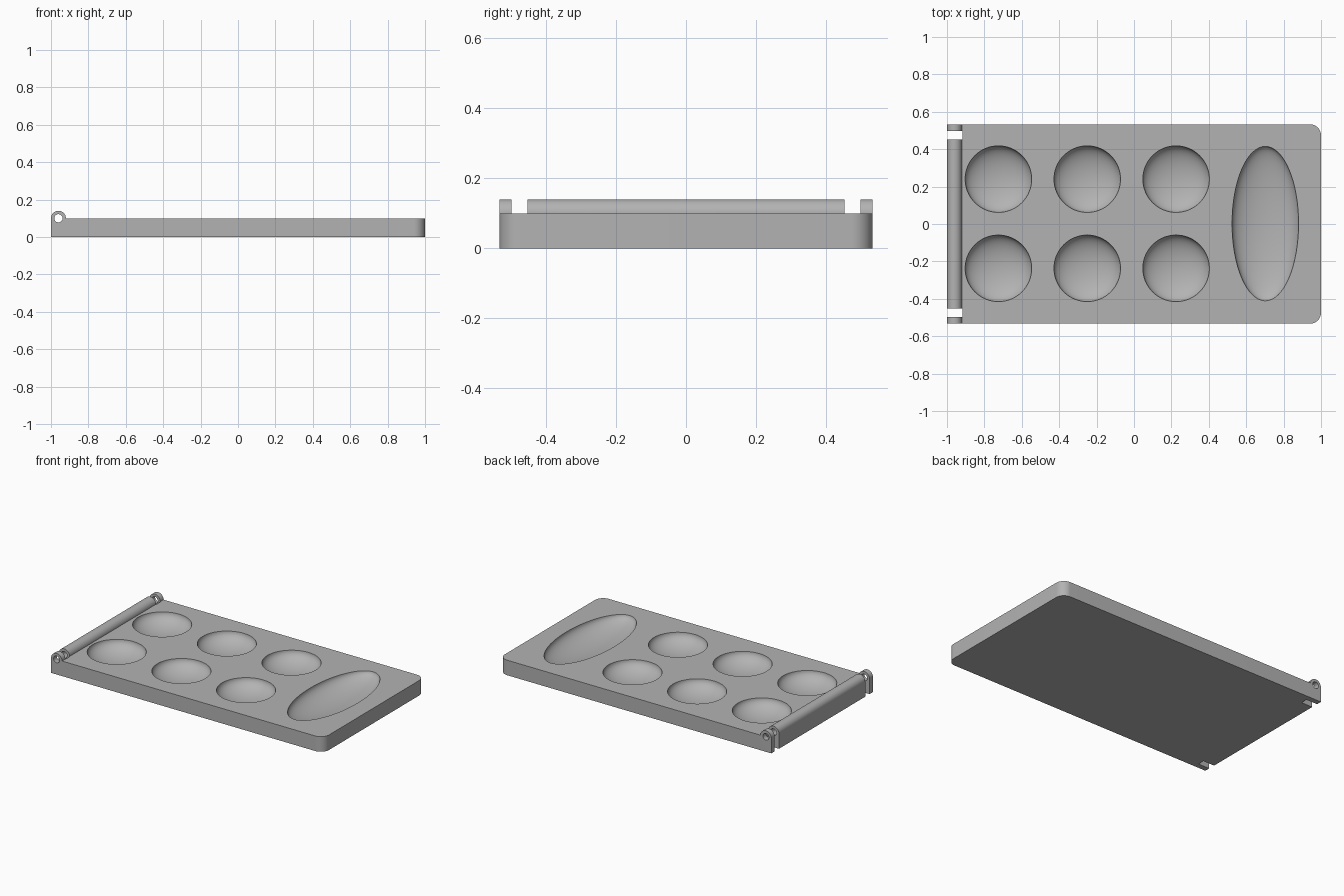
import bpy, bmesh, math
from mathutils import Matrix, Vector

cube = bpy.data.objects.get("Cube")
if cube:
    bpy.data.objects.remove(cube, do_unlink=True)

HALF_Y, TOP = 0.533, 0.10
HINGE_X, HINGE_Z, HINGE_R, PIN_R = -0.96, 0.10, 0.04, 0.022
CORNER = 0.06

grey = bpy.data.materials.new("plain grey")
grey.use_nodes = True
colour = (0.45, 0.45, 0.45, 1)
grey.diffuse_color = colour
grey.node_tree.nodes["Principled BSDF"].inputs["Base Color"].default_value = colour


def to_object(name, bm):
    bmesh.ops.recalc_face_normals(bm, faces=bm.faces)
    mesh = bpy.data.meshes.new(name)
    bm.to_mesh(mesh)
    bm.free()
    mesh.materials.append(grey)
    obj = bpy.data.objects.new(name, mesh)
    bpy.context.collection.objects.link(obj)
    return obj


def box(name, low, high):
    low, high = Vector(low), Vector(high)
    bm = bmesh.new()
    bmesh.ops.create_cube(bm, size=1, matrix=Matrix.Translation((low + high) / 2)
                          @ Matrix.Diagonal((high - low).to_4d()))
    return to_object(name, bm)


def rod(name, radius, length):
    bm = bmesh.new()
    bmesh.ops.create_cone(bm, cap_ends=True, segments=48, radius1=radius, radius2=radius, depth=length,
                          matrix=Matrix.Translation((HINGE_X, 0, HINGE_Z))
                          @ Matrix.Rotation(math.pi / 2, 4, 'X'))
    return to_object(name, bm)


def bowl(x, y, rx, ry, depth):
    bm = bmesh.new()
    bmesh.ops.create_uvsphere(bm, u_segments=64, v_segments=32, radius=1,
                              matrix=Matrix.Translation((x, y, TOP)) @ Matrix.Diagonal((rx, ry, depth, 1)))
    return to_object("bowl_cutter", bm)


def combine(target, tool, operation):
    mod = target.modifiers.new("combine", 'BOOLEAN')
    mod.operation, mod.object, mod.solver = operation, tool, 'EXACT'
    bpy.context.view_layer.objects.active = target
    bpy.ops.object.modifier_apply(modifier=mod.name)
    bpy.data.objects.remove(tool, do_unlink=True)


# Tray slab with the two far corners rounded
tray = box("tray", (-1, -HALF_Y, 0), (1, HALF_Y, TOP))
bm = bmesh.new()
bm.from_mesh(tray.data)
corners = [e for e in bm.edges if all(v.co.x > 0 for v in e.verts)
           and abs(e.verts[0].co.z - e.verts[1].co.z) > 0.05]
bmesh.ops.bevel(bm, geom=corners, offset=CORNER, segments=12, profile=0.5, affect='EDGES')
bm.to_mesh(tray.data)
bm.free()

# Hinge barrel along the left edge, with a pin hole and two knuckle gaps
combine(tray, rod("barrel", HINGE_R, 2 * HALF_Y), 'UNION')
combine(tray, rod("pin_cutter", PIN_R, 3 * HALF_Y), 'DIFFERENCE')
for low, high in ((-0.498, -0.453), (0.453, 0.498)):
    combine(tray, box("gap_cutter", (-1.1, low, -0.1), (-0.918, high, 0.3)), 'DIFFERENCE')

# Six round bowls and one long oval bowl
for x in (-0.725, -0.25, 0.225):
    for y in (-0.237, 0.24):
        combine(tray, bowl(x, y, 0.178, 0.178, 0.08), 'DIFFERENCE')
combine(tray, bowl(0.702, 0.002, 0.178, 0.413, 0.08), 'DIFFERENCE')

# Smooth curves, keep edges sharp
bpy.ops.object.select_all(action='DESELECT')
tray.select_set(True)
bpy.context.view_layer.objects.active = tray
bpy.ops.object.shade_smooth_by_angle(angle=math.radians(30))
